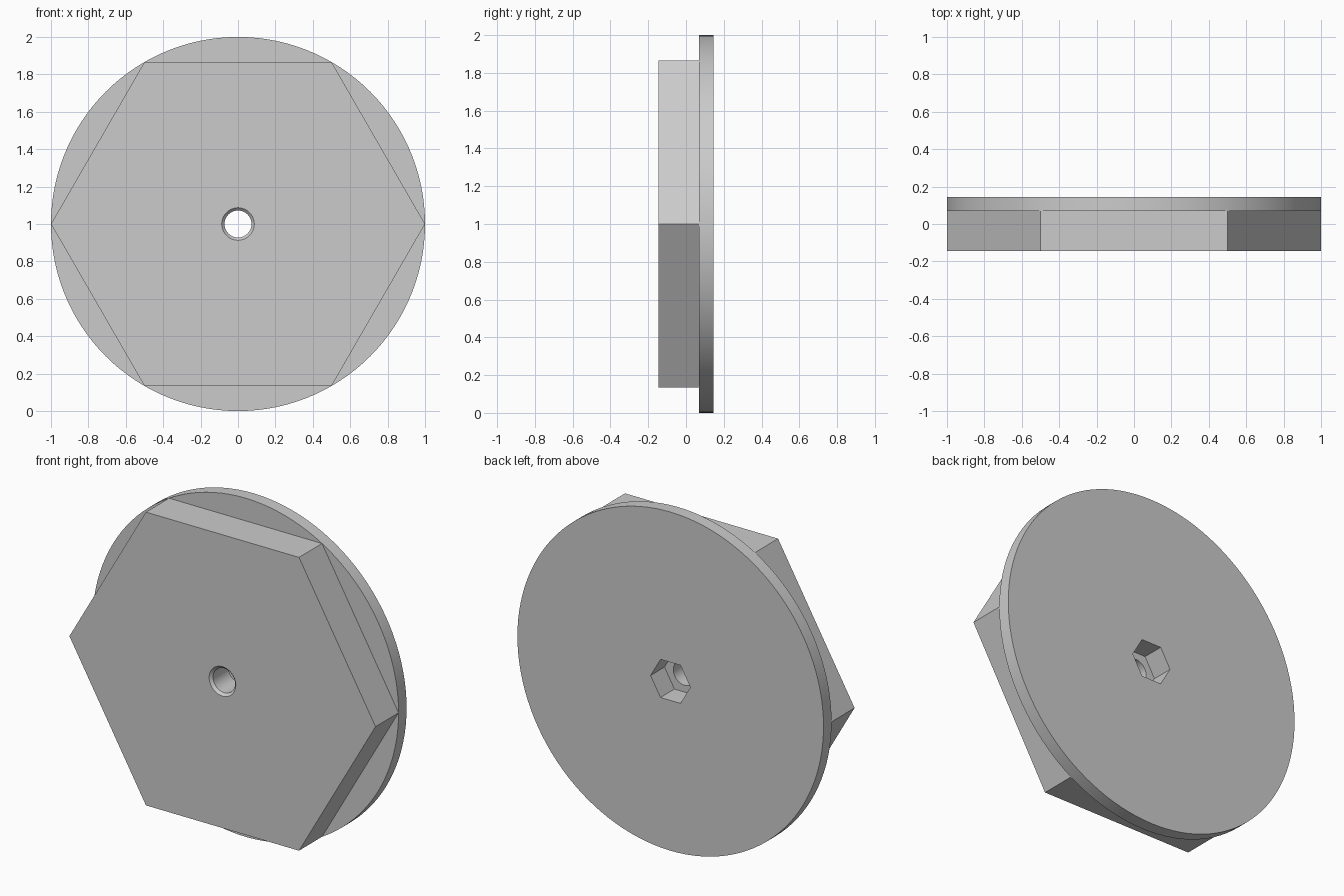
import bpy, bmesh
from math import cos, sin, pi, radians

cube = bpy.data.objects.get("Cube")
if cube:
    bpy.data.objects.remove(cube)

SEGMENTS = 120  # divisible by six, so hexagon corners fall on vertices
CENTRE_Z = 1.0
FRONT, STEP, BACK = -0.145, 0.07, 0.145
SOCKET_FLOOR = 0.015
HOLE, HOLE_RIM, SOCKET = 0.072, 0.087, 0.13

grey = bpy.data.materials.new("plain grey")
grey.use_nodes = True
colour = (0.6, 0.6, 0.6, 1)
grey.diffuse_color = colour
grey.node_tree.nodes["Principled BSDF"].inputs["Base Color"].default_value = colour


def ring(bm, radius, y, hexagonal=False):
    """Ring around the y axis, round or hexagonal with corners on x."""
    verts = []
    for i in range(SEGMENTS):
        a = 2 * pi * i / SEGMENTS
        r = radius
        if hexagonal:
            r *= cos(pi / 6) / cos(a % (pi / 3) - pi / 6)
        verts.append(bm.verts.new((r * cos(a), y, CENTRE_Z + r * sin(a))))
    return verts


def loft_closed(name, sections):
    """Bridge the rings in order, and the last one back to the first."""
    bm = bmesh.new()
    rings = [ring(bm, *s) for s in sections]
    for a, b in zip(rings, rings[1:] + rings[:1]):
        for i in range(SEGMENTS):
            j = (i + 1) % SEGMENTS
            bm.faces.new((a[i], a[j], b[j], b[i]))
    # The hexagon corners touch the flange circle
    bmesh.ops.remove_doubles(bm, verts=bm.verts, dist=1e-5)
    bmesh.ops.recalc_face_normals(bm, faces=bm.faces)
    mesh = bpy.data.meshes.new(name)
    bm.to_mesh(mesh)
    bm.free()
    mesh.materials.append(grey)
    obj = bpy.data.objects.new(name, mesh)
    bpy.context.collection.objects.link(obj)
    bpy.ops.object.select_all(action='DESELECT')
    obj.select_set(True)
    bpy.context.view_layer.objects.active = obj
    bpy.ops.object.shade_smooth_by_angle(angle=radians(30))
    return obj


loft_closed("hexagonal_flanged_knob", [
    # hexagonal head
    (HOLE_RIM, FRONT),
    (1, FRONT, True),
    (1, STEP, True),
    # round flange
    (1, STEP),
    (1, BACK),
    # hexagonal socket in the back
    (SOCKET, BACK, True),
    (SOCKET, SOCKET_FLOOR, True),
    # through hole with a chamfer at the front
    (HOLE, SOCKET_FLOOR),
    (HOLE, FRONT + HOLE_RIM - HOLE),
])
